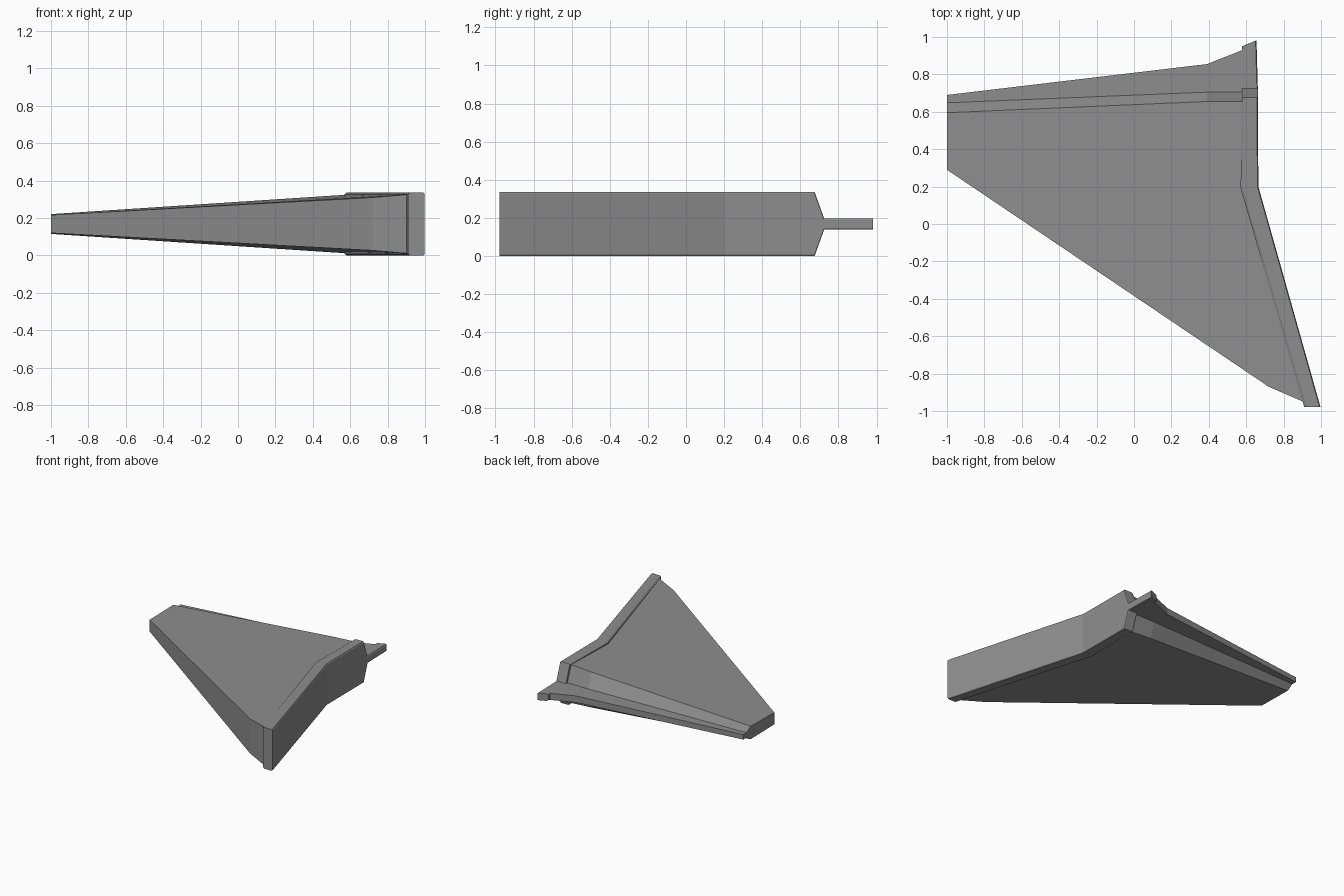
import bpy, bmesh

if "Cube" in bpy.data.objects:
    bpy.data.objects.remove(bpy.data.objects["Cube"])

ZC = 0.168  # mid-height plane; everything is symmetric about it

# Dark grey paint
paint = bpy.data.materials.new("dark_grey")
paint.diffuse_color = (0.27, 0.27, 0.27, 1)
paint.use_nodes = True
paint.node_tree.nodes["Principled BSDF"].inputs["Base Color"].default_value = paint.diffuse_color


def finish(name, bm):
    bmesh.ops.remove_doubles(bm, verts=bm.verts, dist=0.0005)
    bmesh.ops.recalc_face_normals(bm, faces=bm.faces)
    me = bpy.data.meshes.new(name)
    bm.to_mesh(me)
    bm.free()
    me.materials.append(paint)
    ob = bpy.data.objects.new(name, me)
    bpy.context.collection.objects.link(ob)
    return ob


def loft(bm, rings, closed=True):
    """Skin a list of equal-length point rings; cap both ends."""
    vs = [[bm.verts.new(p) for p in r] for r in rings]
    n = len(vs[0])
    for a, b in zip(vs, vs[1:]):
        for i in range(n if closed else n - 1):
            j = (i + 1) % n
            bm.faces.new((a[i], a[j], b[j], b[i]))
    bm.faces.new(vs[0])
    bm.faces.new(vs[-1])


def mirrored(points):
    """Top points (x, y, half height) followed by their mirror below."""
    return ([(x, y, ZC + h) for x, y, h in points] +
            [(x, y, ZC - h) for x, y, h in reversed(points)])


def half(x, y):
    """Half thickness of the tapering wing panel."""
    return 0.048 + 0.065 * (x + 1) + 0.016 * (y - 0.29) + (0.006 if x > 0.9 else 0)


# Wing panel: flat-sided tapered slab
bm = bmesh.new()
outline = [(-1, 0.595), (-1, 0.29), (0.72, -0.87), (0.925, -0.959),
           (0.6, 0.2), (0.6, 0.655), (0.39, 0.655)]
top = [(x, y, ZC + half(x, y)) for x, y in outline]
bottom = [(x, y, ZC - half(x, y)) for x, y in outline]
loft(bm, [top, bottom])
finish("wing_panel", bm)

# Trailing edge: steep slope down to a thin plate, per station
bm = bmesh.new()
stations = [(-1, 0.595, 0.648, 0.69, 0.02),
            (0.39, 0.655, 0.705, 0.855, 0.027),
            (0.6, 0.655, 0.705, 0.938, 0.027)]
loft(bm, [mirrored([(x, c1, half(x, c1)), (x, c2, t), (x, te, t)])
          for x, c1, c2, te, t in stations], closed=False)
finish("trailing_edge", bm)

# Root flange: bent rim with chamfered inner and outer edges
bm = bmesh.new()
# inner x, inner y, outer x, outer y, half height
rim = [(0.91, -0.978, 0.997, -0.978, 0.168),
       (0.57, 0.19, 0.665, 0.2, 0.168),
       (0.577, 0.675, 0.662, 0.675, 0.168),
       (0.577, 0.725, 0.662, 0.725, 0.029),
       (0.577, 0.95, 0.655, 0.98, 0.029)]
loft(bm, [mirrored([(xi, yi, h - 0.008), (xi + 0.012, yi + (yo - yi) * 0.15, h),
                    (xo - 0.005, yo, h), (xo, yo, h - 0.008)])
          for xi, yi, xo, yo, h in rim])
finish("root_flange", bm)
